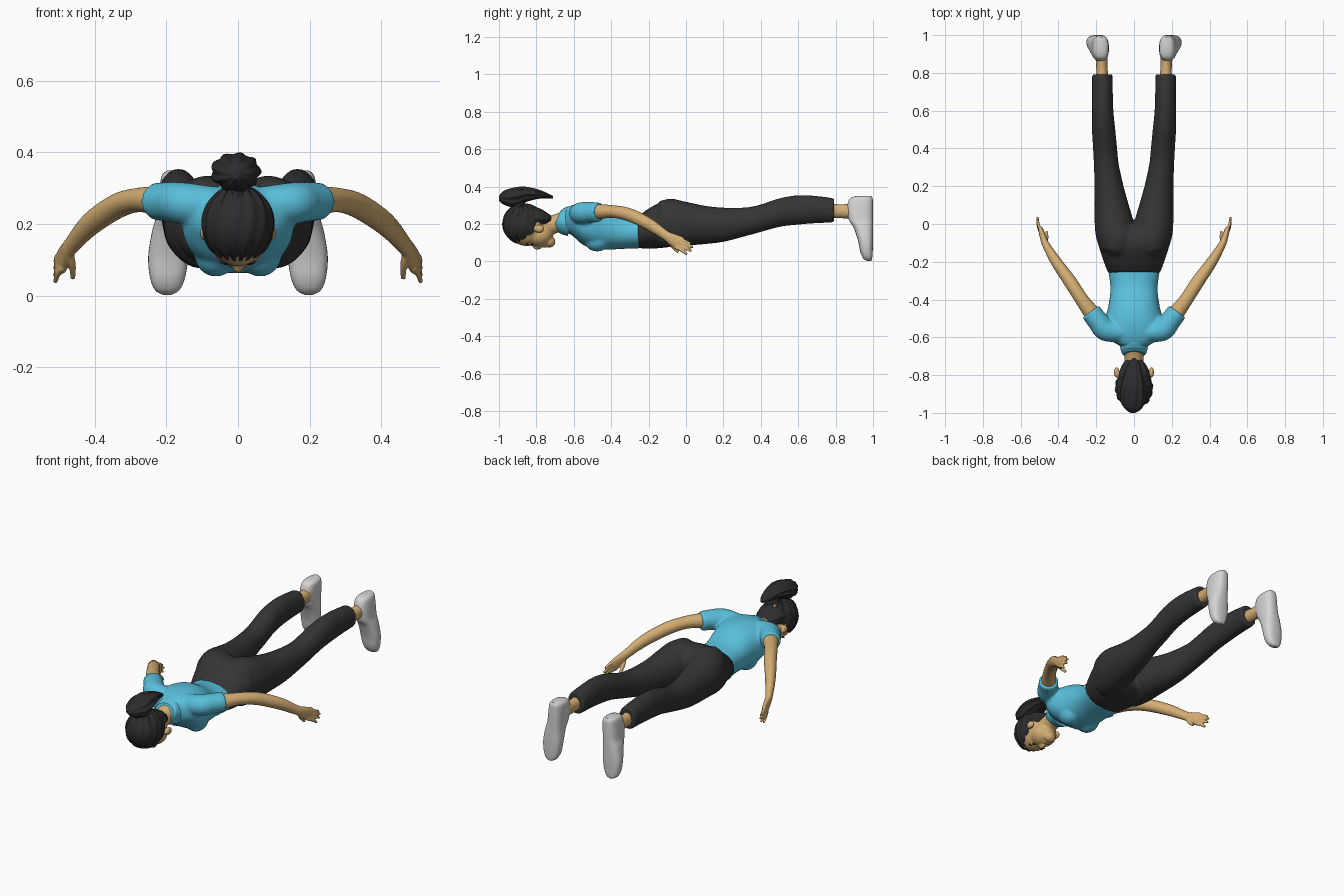
import bpy, bmesh, math
from mathutils import Vector, Matrix

if "Cube" in bpy.data.objects:
    bpy.data.objects.remove(bpy.data.objects["Cube"])


def material(name, rgb):
    m = bpy.data.materials.new(name)
    m.diffuse_color = (*rgb, 1)
    m.use_nodes = True
    m.node_tree.nodes["Principled BSDF"].inputs["Base Color"].default_value = m.diffuse_color
    return m


SKIN = material("skin tan", (0.66, 0.42, 0.17))
SHIRT = material("shirt blue", (0.10, 0.52, 0.71))
PANTS = material("pants charcoal", (0.035, 0.035, 0.035))
HAIR = material("hair black", (0.026, 0.026, 0.028))
SHOE = material("shoe white", (0.66, 0.66, 0.66))


def spline(rows, steps):
    """Catmull-Rom through rows of numbers."""
    out = []
    for i in range(len(rows) - 1):
        a, b = rows[max(i - 1, 0)], rows[i]
        c, d = rows[i + 1], rows[min(i + 2, len(rows) - 1)]
        for k in range(steps):
            t = k / steps
            out.append([0.5 * (2 * q + (r - p) * t + (2 * p - 5 * q + 4 * r - s) * t * t
                               + (3 * q - p - 3 * r + s) * t ** 3)
                        for p, q, r, s in zip(a, b, c, d)])
    return out + [list(rows[-1])]


def loft(bm, rows, axis=None, side=1, power=2, ridge=0, sides=24, steps=5):
    """Skin of elliptical rings; each row is x, y, z, width radius, depth radius."""
    rows = spline(rows, steps)
    pts = [Vector((side * r[0], r[1], r[2])) for r in rows]
    rings = []
    for i, (p, r) in enumerate(zip(pts, rows)):
        if axis == "Y":
            u, v = Vector((1, 0, 0)), Vector((0, 0, 1))
        elif axis == "Z":
            u, v = Vector((1, 0, 0)), Vector((0, 1, 0))
        else:
            t = (pts[min(i + 1, len(pts) - 1)] - pts[max(i - 1, 0)]).normalized()
            u = Vector((0, 0, 1)).cross(t).normalized()
            v = t.cross(u)
        ring = []
        for k in range(sides):
            a = math.tau * k / sides
            c, s = math.cos(a), math.sin(a)
            f = 1 + ridge * math.sin(9 * a + 4 * i / len(rows))
            cu = math.copysign(abs(c) ** (2 / power), c) * r[3] * f
            sv = math.copysign(abs(s) ** (2 / power), s) * r[4] * f
            ring.append(bm.verts.new(p + u * cu + v * sv))
        rings.append(ring)
    for a, b in zip(rings, rings[1:]):
        for k in range(sides):
            n = (k + 1) % sides
            bm.faces.new((a[k], a[n], b[n], b[k]))
    bm.faces.new(rings[0][::-1])
    bm.faces.new(rings[-1])


def ball(bm, center, radii):
    m = Matrix.Translation(center) @ Matrix.Diagonal((*radii, 1))
    return bmesh.ops.create_uvsphere(bm, u_segments=48, v_segments=24, radius=1, matrix=m)["verts"]


def finish(bm, name, mat, voxel=0, smooth=4):
    bmesh.ops.recalc_face_normals(bm, faces=bm.faces)
    me = bpy.data.meshes.new(name)
    bm.to_mesh(me)
    bm.free()
    me.materials.append(mat)
    ob = bpy.data.objects.new(name, me)
    bpy.context.collection.objects.link(ob)
    bpy.ops.object.select_all(action="DESELECT")
    bpy.context.view_layer.objects.active = ob
    ob.select_set(True)
    bpy.ops.object.shade_smooth_by_angle(angle=math.radians(45))
    if voxel:  # fuse overlapping volumes into one skin
        r = ob.modifiers.new("fuse", "REMESH")
        r.mode, r.voxel_size, r.use_smooth_shade = "VOXEL", voxel, True
        s = ob.modifiers.new("soften", "SMOOTH")
        s.iterations, s.factor = smooth, 0.5
    return ob


# Shirt: torso, bust and short sleeves
bm = bmesh.new()
loft(bm, [(0, -.245, .155, .137, .085), (0, -.34, .16, .125, .093), (0, -.43, .18, .135, .118),
          (0, -.50, .19, .152, .122), (0, -.56, .203, .155, .108), (0, -.61, .22, .13, .08),
          (0, -.645, .22, .075, .065)], axis="Y", power=2.2, sides=40)
for s in (-1, 1):
    ball(bm, (s * .062, -.475, .115), (.06, .07, .062))
    loft(bm, [(.07, -.575, .25, .05, .055), (.15, -.56, .258, .06, .058),
              (.19, -.515, .262, .056, .056), (.23, -.463, .263, .054, .052)], side=s)
finish(bm, "shirt", SHIRT, .008, 5)

# Collar
bm = bmesh.new()
loft(bm, [(0, -.625, .215, .085, .08), (0, -.65, .217, .074, .074),
          (0, -.675, .222, .068, .062), (0, -.69, .228, .058, .048)], sides=32)
finish(bm, "collar", SHIRT)

# Trousers: pelvis and two legs
bm = bmesh.new()
loft(bm, [(0, -.26, .155, .137, .083), (0, -.2, .175, .16, .107), (0, -.12, .197, .185, .124),
          (0, -.05, .2, .19, .115), (0, .0, .19, .14, .08)], axis="Y", power=2.2, sides=40)
for s in (-1, 1):
    loft(bm, [(.095, -.14, .2, .085, .125), (.103, -.06, .203, .1, .127), (.107, .02, .2, .102, .115),
              (.118, .1, .195, .091, .103), (.132, .2, .196, .077, .092), (.147, .32, .212, .066, .077),
              (.153, .4, .231, .064, .074), (.161, .5, .261, .062, .077), (.166, .6, .275, .057, .079),
              (.167, .7, .277, .055, .073), (.168, .792, .273, .055, .065)], axis="Y", side=s)
    ball(bm, (s * .085, -.08, .255), (.085, .10, .08))
finish(bm, "trousers", PANTS, .009, 4)

for s, label in ((-1, "left"), (1, "right")):
    # Ankle
    bm = bmesh.new()
    loft(bm, [(.168, .76, .272, .033, .04), (.17, .83, .268, .03, .037), (.173, .91, .27, .034, .042)],
         axis="Y", side=s)
    finish(bm, label + "_ankle", SKIN)
    # Shoe, toe pointing down with the flat sole at the far end
    bm = bmesh.new()
    loft(bm, [(.198, .98, .002, .012, .01), (.198, .972, .015, .034, .023), (.197, .965, .05, .049, .033),
              (.195, .96, .11, .056, .04), (.189, .948, .18, .051, .052), (.182, .935, .225, .046, .065),
              (.177, .931, .29, .044, .069), (.175, .937, .335, .038, .061), (.175, .95, .35, .022, .04)],
         axis="Z", side=s, power=2.6, sides=32)
    finish(bm, label + "_shoe", SHOE)
    # Arm with palm, fingers and thumb
    bm = bmesh.new()
    loft(bm, [(.19, -.52, .263, .04, .043), (.228, -.466, .265, .042, .04), (.28, -.395, .267, .036, .034),
              (.338, -.305, .25, .035, .035), (.412, -.2, .2, .029, .033), (.466, -.11, .14, .02, .026),
              (.478, -.08, .122, .018, .031), (.492, -.035, .098, .014, .038), (.496, -.022, .092, .01, .033)],
         side=s)
    for k in range(4):
        d = k / 3
        base = (.49, -.045 - .012 * d, .122 - .044 * d, .009, .011)
        mid = (.505, -.005 - .016 * d, .108 - .05 * d, .008, .009)
        tip = (.511, (.025, .038, .03, .005)[k], .095 - .058 * d, .006, .007)
        loft(bm, [base, mid, tip], side=s, sides=10)
    loft(bm, [(.473, -.1, .12, .013, .014), (.463, -.075, .085, .01, .011), (.462, -.04, .048, .007, .008)],
         side=s, sides=10)
    finish(bm, label + "_arm", SKIN, .004, 2)

# Head: skull, jaw, chin, nose, ears and neck
bm = bmesh.new()
ball(bm, (0, -.85, .19), (.088, .11, .108))
ball(bm, (0, -.785, .142), (.073, .075, .064))
ball(bm, (0, -.73, .105), (.038, .032, .031))
ball(bm, (0, -.795, .079), (.014, .024, .017))
ball(bm, (0, -.755, .082), (.022, .012, .01))
for s in (-1, 1):
    ball(bm, (s * .092, -.785, .175), (.014, .028, .022))
loft(bm, [(0, -.79, .18, .058, .06), (0, -.72, .195, .05, .052), (0, -.64, .22, .055, .055)], axis="Y")
finish(bm, "head", SKIN, .006, 3)

# Eyebrows and eyes
bm = bmesh.new()
for s in (-1, 1):
    ball(bm, (s * .034, -.848, .094), (.017, .004, .006))
    ball(bm, (s * .033, -.825, .091), (.011, .006, .006))
finish(bm, "brows_and_eyes", HAIR)

# Hair cap with combed ridges, trimmed along a slanted hairline
bm = bmesh.new()
for v in ball(bm, (0, -.868, .2), (.1, .112, .108)):
    o = v.co - Vector((0, -.868, .2))
    a = math.atan2(o.x, o.y)
    v.co = Vector((0, -.868, .2)) + o * (1 + .035 * math.sin(14 * a + o.z * 20))
cut = bmesh.ops.bisect_plane(bm, geom=bm.verts[:] + bm.edges[:] + bm.faces[:],
                             plane_co=(0, -.92, .088), plane_no=(0, -.6, 1), clear_inner=True)
bmesh.ops.holes_fill(bm, edges=[e for e in cut["geom_cut"] if isinstance(e, bmesh.types.BMEdge)])
loft(bm, [(0, -.86, .22, .082, .075), (0, -.79, .23, .08, .055), (0, -.735, .225, .055, .03),
          (0, -.71, .22, .02, .012)], axis="Y", ridge=.04, sides=48)
finish(bm, "hair_cap", HAIR)

# Gathered ponytail with a short tied stem
bm = bmesh.new()
loft(bm, [(0, -.88, .27, .05, .045), (0, -.895, .3, .034, .034), (0, -.9, .34, .05, .05)],
     axis="Z", ridge=.05, sides=48)
loft(bm, [(-.005, -1, .338, .012, .012), (-.005, -.975, .34, .045, .035), (-.006, -.92, .342, .066, .05),
          (-.006, -.86, .358, .062, .04), (-.004, -.79, .36, .045, .024), (0, -.74, .35, .028, .014),
          (0, -.71, .343, .008, .005)], axis="Y", ridge=.07, sides=48)
finish(bm, "ponytail", HAIR)
